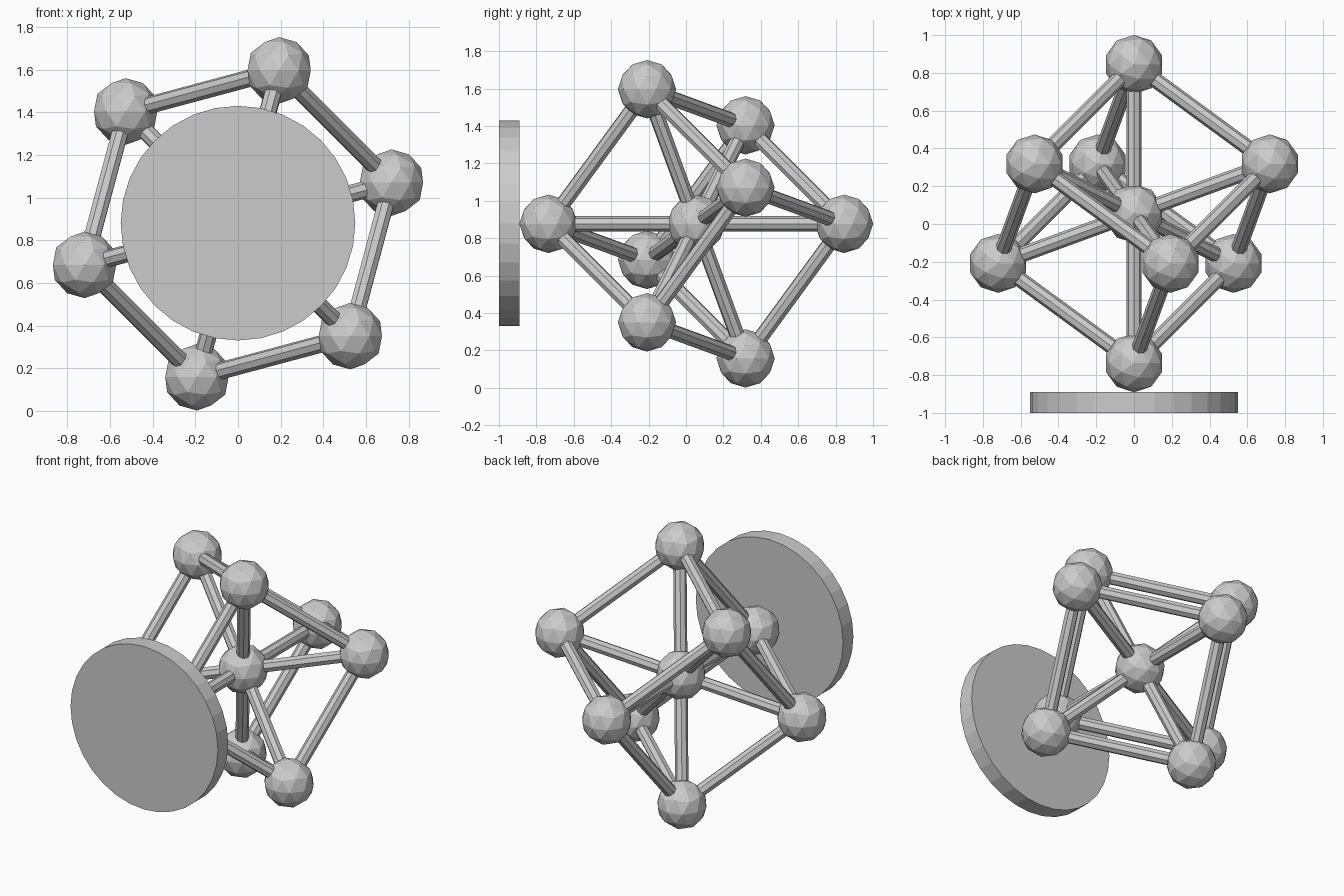
import bpy
from math import sin, cos, radians, sqrt, pi
from mathutils import Vector

if "Cube" in bpy.data.objects:
    bpy.data.objects.remove(bpy.data.objects["Cube"])

CENTRE = Vector((0, 0.055, 0.877))
R = 0.79          # half of the cube's body diagonal, which lies along y
BALL = 0.156
ROD = 0.041


def ball(name, p):
    bpy.ops.mesh.primitive_ico_sphere_add(subdivisions=2, radius=BALL, location=p)
    bpy.context.object.name = name


def rod(name, a, b):
    d = b - a
    bpy.ops.mesh.primitive_cylinder_add(vertices=8, radius=ROD, depth=d.length, location=(a + b) / 2)
    o = bpy.context.object
    o.name = name
    o.rotation_euler = d.to_track_quat('Z', 'Y').to_euler()


# Corner positions: one front, one back, six in an alternating ring
front = CENTRE + Vector((0, -R, 0))
back = CENTRE + Vector((0, R, 0))
ring = []
for i in range(6):
    a = radians(15 + 60 * i)
    rad = R * sqrt(8) / 3
    y = R / 3 if i % 2 == 0 else -R / 3
    ring.append(CENTRE + Vector((rad * cos(a), y, rad * sin(a))))

# Balls
ball("centre_ball", CENTRE)
for i, p in enumerate([front, back] + ring):
    ball(f"corner_ball_{i}", p)

# Rods along the cube edges
for i, p in enumerate(ring):
    rod(f"ring_rod_{i}", p, ring[(i + 1) % 6])
    rod(f"end_rod_{i}", p, back if i % 2 == 0 else front)

# Rods from the centre to each corner
for i, p in enumerate([front, back] + ring):
    rod(f"spoke_rod_{i}", CENTRE, p)

# Front disc
bpy.ops.mesh.primitive_cylinder_add(vertices=32, radius=0.55, depth=0.11,
                                    location=(0, -0.945, 0.88), rotation=(pi / 2, 0, 0))
bpy.context.object.name = "front_disc"
